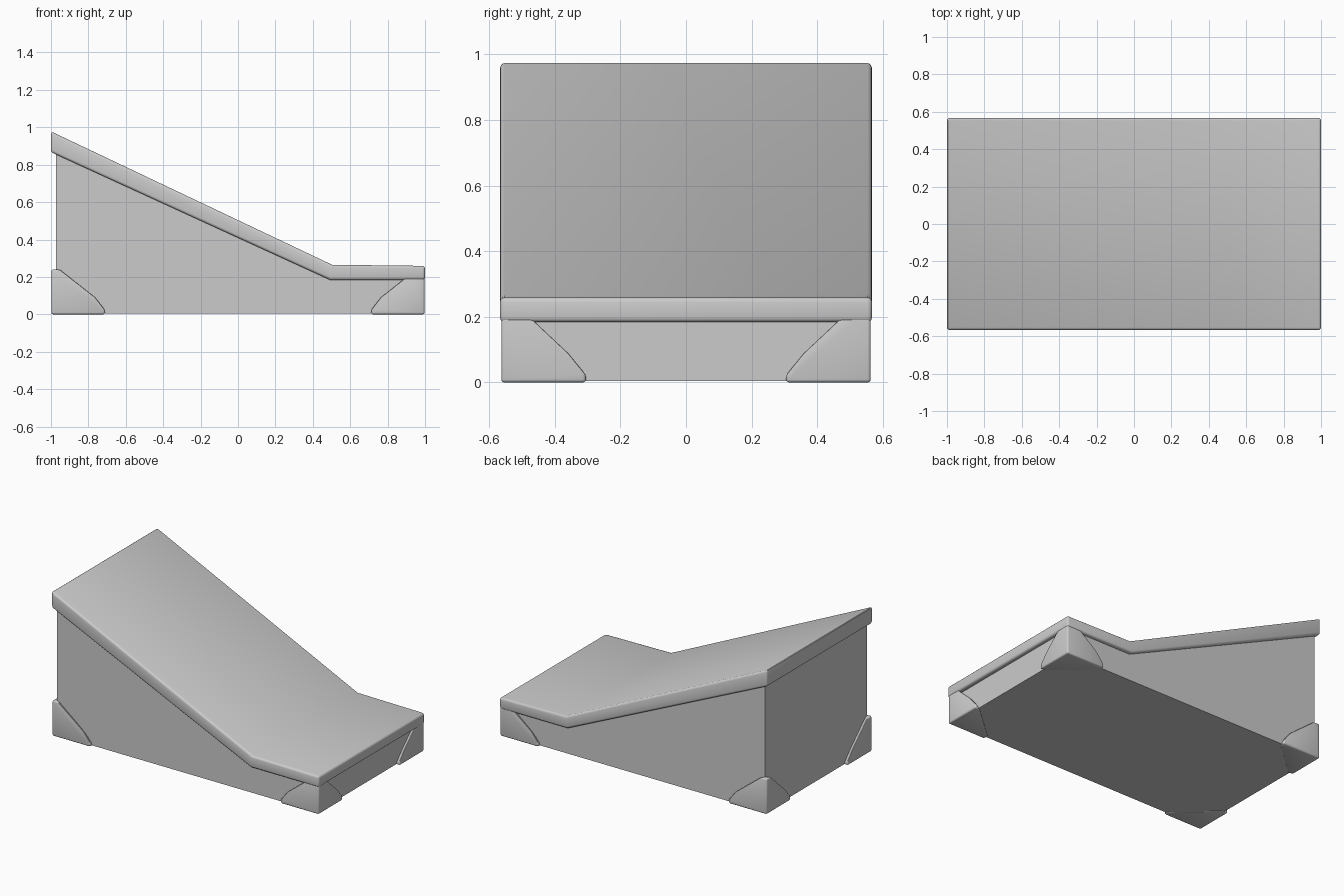
import bpy, bmesh, math

if "Cube" in bpy.data.objects:
    bpy.data.objects.remove(bpy.data.objects["Cube"])

def add_object(name, bm, bevel=0.0, segments=3):
    bmesh.ops.recalc_face_normals(bm, faces=bm.faces[:])
    mesh = bpy.data.meshes.new(name)
    bm.to_mesh(mesh)
    bm.free()
    ob = bpy.data.objects.new(name, mesh)
    bpy.context.collection.objects.link(ob)
    if bevel:
        mod = ob.modifiers.new("Bevel", 'BEVEL')
        mod.width = bevel
        mod.segments = segments
        mod.limit_method = 'ANGLE'
        mod.angle_limit = math.radians(30)
        bpy.ops.object.select_all(action='DESELECT')
        ob.select_set(True)
        bpy.context.view_layer.objects.active = ob
        bpy.ops.object.modifier_apply(modifier=mod.name)
        bpy.ops.object.shade_smooth_by_angle(angle=math.radians(32))
    return ob

def prism(name, profile, half_width, bevel=0.0):
    """Extrude an x/z profile symmetrically along y."""
    bm = bmesh.new()
    rings = [[bm.verts.new((x, y, z)) for x, z in profile]
             for y in (-half_width, half_width)]
    bm.faces.new(rings[0])
    bm.faces.new(rings[1][::-1])
    n = len(profile)
    for i in range(n):
        j = (i + 1) % n
        bm.faces.new((rings[0][i], rings[0][j], rings[1][j], rings[1][i]))
    return add_object(name, bm, bevel)

# Ramp body, its top hidden inside the deck
prism("ramp_body", [(-0.972, 0.004), (0.972, 0.004), (0.972, 0.22),
                    (0.495, 0.222), (-0.972, 0.91)], 0.543)

# Bent deck on top
prism("ramp_deck", [(-1, 0.867), (0.492, 0.184), (1, 0.184),
                    (1, 0.259), (0.503, 0.265), (-1, 0.978)], 0.567, 0.014)

# Rounded corner guards: offsets inward from the outer bottom corner
guard = [(0, 0, 0),
         (0, 0, 0.24), (0.05, 0, 0.24), (0, 0.05, 0.24),
         (0.235, 0, 0.095), (0, 0.205, 0.095),
         (0.285, 0, 0), (0.285, 0, 0.03), (0.285, 0.04, 0),
         (0, 0.258, 0), (0, 0.258, 0.03), (0.04, 0.258, 0)]
for sx, side in ((-1, "left"), (1, "right")):
    for sy, end in ((-1, "front"), (1, "back")):
        bm = bmesh.new()
        for x, y, z in guard:
            bm.verts.new((sx * (0.997 - x), sy * (0.563 - y), z))
        bmesh.ops.convex_hull(bm, input=bm.verts[:])
        bmesh.ops.dissolve_limit(bm, angle_limit=math.radians(3),
                                 verts=bm.verts[:], edges=bm.edges[:])
        add_object(f"corner_guard_{end}_{side}", bm, 0.014)
